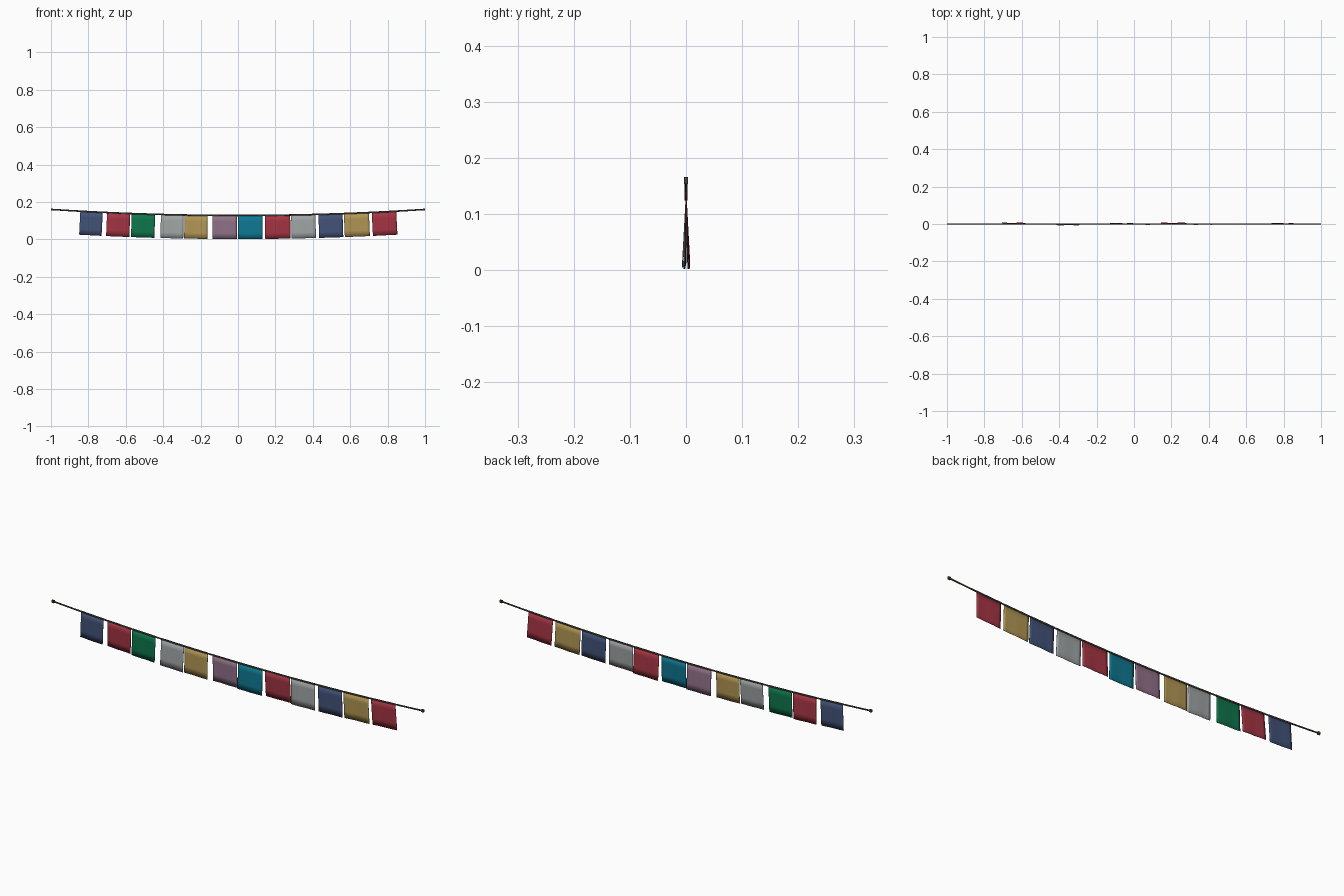
import bpy, bmesh, math
from mathutils import Vector

if "Cube" in bpy.data.objects:
    bpy.data.objects.remove(bpy.data.objects["Cube"])


def srgb(r, g, b):
    f = lambda c: c / 12.92 if c <= 0.04045 else ((c + 0.055) / 1.055) ** 2.4
    return (f(r / 255), f(g / 255), f(b / 255), 1)


PALETTE = {
    "navy": (66, 82, 120), "red": (166, 53, 68), "green": (14, 118, 76),
    "grey": (160, 164, 164), "gold": (178, 150, 84), "mauve": (146, 114, 137),
    "teal": (14, 120, 146), "dark_cord": (66, 64, 56),
}
MATS = {}
for name, rgb in PALETTE.items():
    MATS[name] = bpy.data.materials.new(name)
    MATS[name].diffuse_color = srgb(*rgb)


def cord_z(x):
    return 0.1275 + 0.0325 * x * x


def make(name, bm, mat):
    bmesh.ops.recalc_face_normals(bm, faces=bm.faces)
    me = bpy.data.meshes.new(name)
    bm.to_mesh(me)
    bm.free()
    me.materials.append(MATS[mat])
    ob = bpy.data.objects.new(name, me)
    bpy.context.collection.objects.link(ob)
    return ob


# sagging cord: narrow section swept along a parabola
bm = bmesh.new()
N, SIDES = 32, 8
rings = []
for i in range(N + 1):
    x = -0.995 + 1.99 * i / N
    rings.append([bm.verts.new((x, 0.0025 * math.cos(a), cord_z(x) + 0.0042 * math.sin(a)))
                  for a in (2 * math.pi * k / SIDES for k in range(SIDES))])
for a, b in zip(rings, rings[1:]):
    for k in range(SIDES):
        bm.faces.new((a[k], a[(k + 1) % SIDES], b[(k + 1) % SIDES], b[k]))
bm.faces.new(rings[0])
bm.faces.new(rings[-1])
make("cord", bm, "dark_cord")

# small end toggles
for side, name in ((-1, "left_end"), (1, "right_end")):
    bm = bmesh.new()
    bmesh.ops.create_cube(bm, size=1)
    bmesh.ops.scale(bm, vec=(0.012, 0.008, 0.0125), verts=bm.verts)
    bmesh.ops.translate(bm, vec=(side * 0.994, 0, 0.1595), verts=bm.verts)
    make(name, bm, "dark_cord")

# flags: left x, right x, colour, sway of the bottom edge in y
FLAGS = [
    (-0.843, -0.723, "navy", 0.002), (-0.700, -0.576, "red", 0.006),
    (-0.568, -0.443, "green", -0.001), (-0.412, -0.290, "grey", -0.006),
    (-0.286, -0.162, "gold", -0.002), (-0.136, -0.006, "mauve", 0.004),
    (0.000, 0.131, "teal", -0.003), (0.144, 0.279, "red", 0.006),
    (0.284, 0.414, "grey", -0.003), (0.430, 0.559, "navy", -0.001),
    (0.566, 0.700, "gold", 0.002), (0.715, 0.846, "red", 0.004),
]
COLS, ROWS, H = 10, 4, 0.126
for n, (x0, x1, colour, sway) in enumerate(FLAGS):
    top0, top1 = Vector((x0, 0, cord_z(x0))), Vector((x1, 0, cord_z(x1)))
    across = (top1 - top0).normalized()
    down = Vector((across.z, 0, -across.x))
    bm = bmesh.new()
    grid = []
    for r in range(ROWS + 1):
        v = r / ROWS
        row = []
        for c in range(COLS + 1):
            u = c / COLS
            p = top0.lerp(top1, u) + down * (H * v)
            p.y = sway * v + 0.0008 * v * math.sin(u * 9 + n)   # faint cloth ripple
            row.append(bm.verts.new(p))
        grid.append(row)
    for r in range(ROWS):
        for c in range(COLS):
            bm.faces.new((grid[r][c], grid[r + 1][c], grid[r + 1][c + 1], grid[r][c + 1]))
    for f in bm.faces:
        f.smooth = True
    ob = make(f"flag_{n + 1}", bm, colour)
    mod = ob.modifiers.new("cloth_thickness", "SOLIDIFY")
    mod.thickness = 0.001
    mod.offset = 0

# hem binding each flag to the cord
for n, (x0, x1, colour, sway) in enumerate(FLAGS):
    bm = bmesh.new()
    bmesh.ops.create_cube(bm, size=1)
    for v in bm.verts:
        x = x0 if v.co.x < 0 else x1
        v.co = (x, v.co.y * 0.0045, cord_z(x) + v.co.z * 0.007)
    make(f"hem_{n + 1}", bm, "dark_cord")

for m in bpy.data.materials:
    if m.users and not m.is_grease_pencil:
        m.use_nodes = True
        m.node_tree.nodes["Principled BSDF"].inputs["Base Color"].default_value = m.diffuse_color
